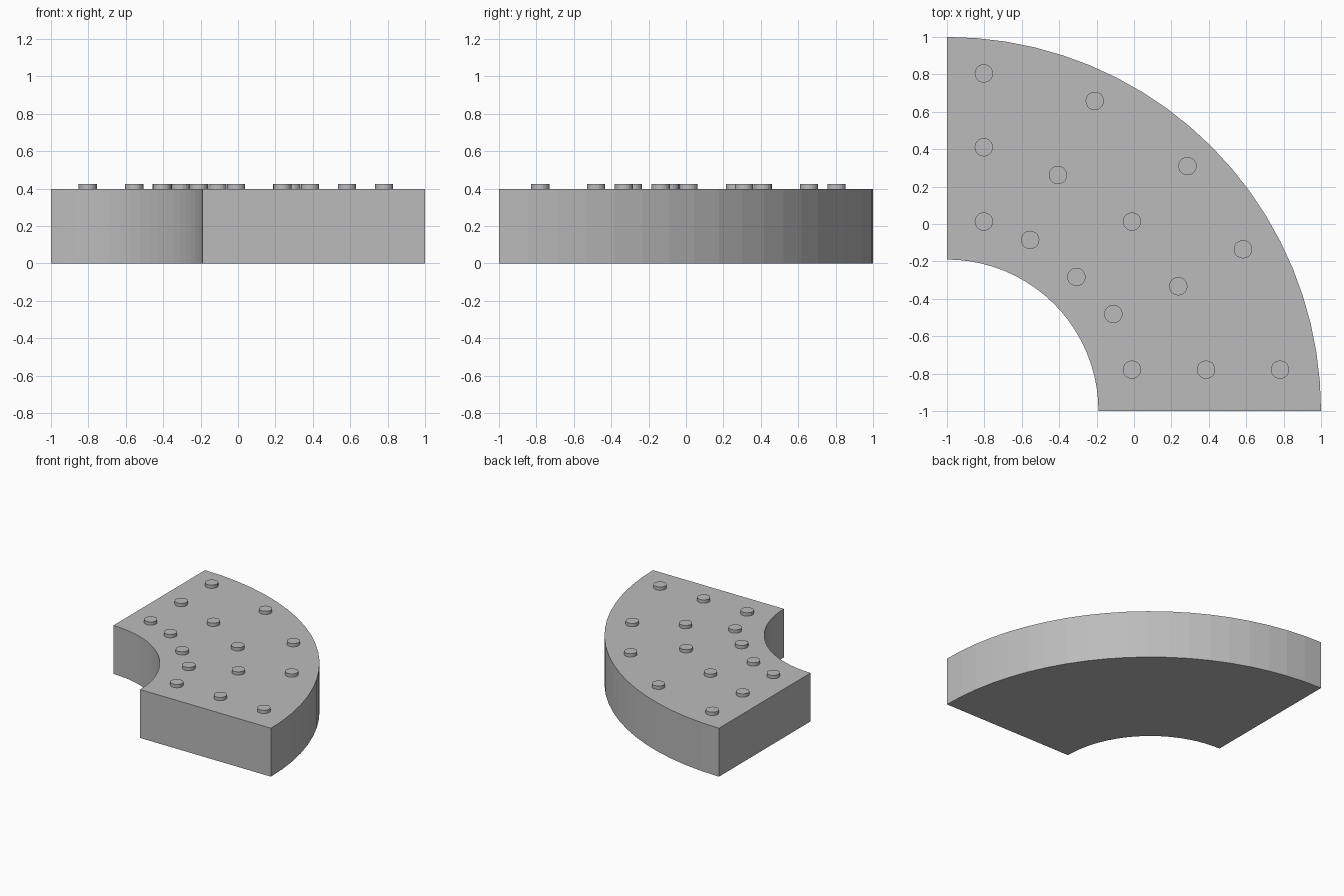
import bpy, bmesh, math

if "Cube" in bpy.data.objects:
    bpy.data.objects.remove(bpy.data.objects["Cube"])

grey = bpy.data.materials.new("mid_grey")
grey.diffuse_color = (0.5, 0.5, 0.5, 1)
grey.use_nodes = True
grey.node_tree.nodes["Principled BSDF"].inputs["Base Color"].default_value = grey.diffuse_color


def add_object(name, bm):
    bmesh.ops.recalc_face_normals(bm, faces=bm.faces)
    mesh = bpy.data.meshes.new(name)
    bm.to_mesh(mesh)
    bm.free()
    mesh.materials.append(grey)
    obj = bpy.data.objects.new(name, mesh)
    bpy.context.collection.objects.link(obj)
    return obj


# Quarter-ring body, swept about the front left corner
STEPS, INNER, OUTER, HEIGHT = 20, 0.81, 2.0, 0.398
bm = bmesh.new()
sections = []
for i in range(STEPS + 1):
    a = math.radians(90) * i / STEPS
    sections.append([bm.verts.new((-1 + r * math.cos(a), -1 + r * math.sin(a), z))
                     for r, z in ((INNER, 0), (OUTER, 0), (OUTER, HEIGHT), (INNER, HEIGHT))])
for s, t in zip(sections, sections[1:]):
    for k in range(4):
        n = (k + 1) % 4
        bm.faces.new((s[k], s[n], t[n], t[k]))
bm.faces.new(sections[0])
bm.faces.new(sections[-1])
add_object("curved_body", bm)

# Round studs on the top
STUDS = [(-0.803, 0.805), (-0.803, 0.41), (-0.803, 0.013), (-0.21, 0.658),
         (-0.407, 0.262), (-0.555, -0.085), (-0.308, -0.283), (-0.11, -0.481),
         (-0.011, 0.013), (0.286, 0.31), (0.583, -0.135), (0.237, -0.333),
         (-0.011, -0.779), (0.385, -0.779), (0.781, -0.779)]
for number, (x, y) in enumerate(STUDS, 1):
    bm = bmesh.new()
    bmesh.ops.create_cone(bm, cap_ends=True, segments=20, radius1=0.049,
                          radius2=0.049, depth=0.036)
    bmesh.ops.translate(bm, verts=bm.verts, vec=(x, y, HEIGHT + 0.009))
    add_object(f"stud_{number}", bm)
